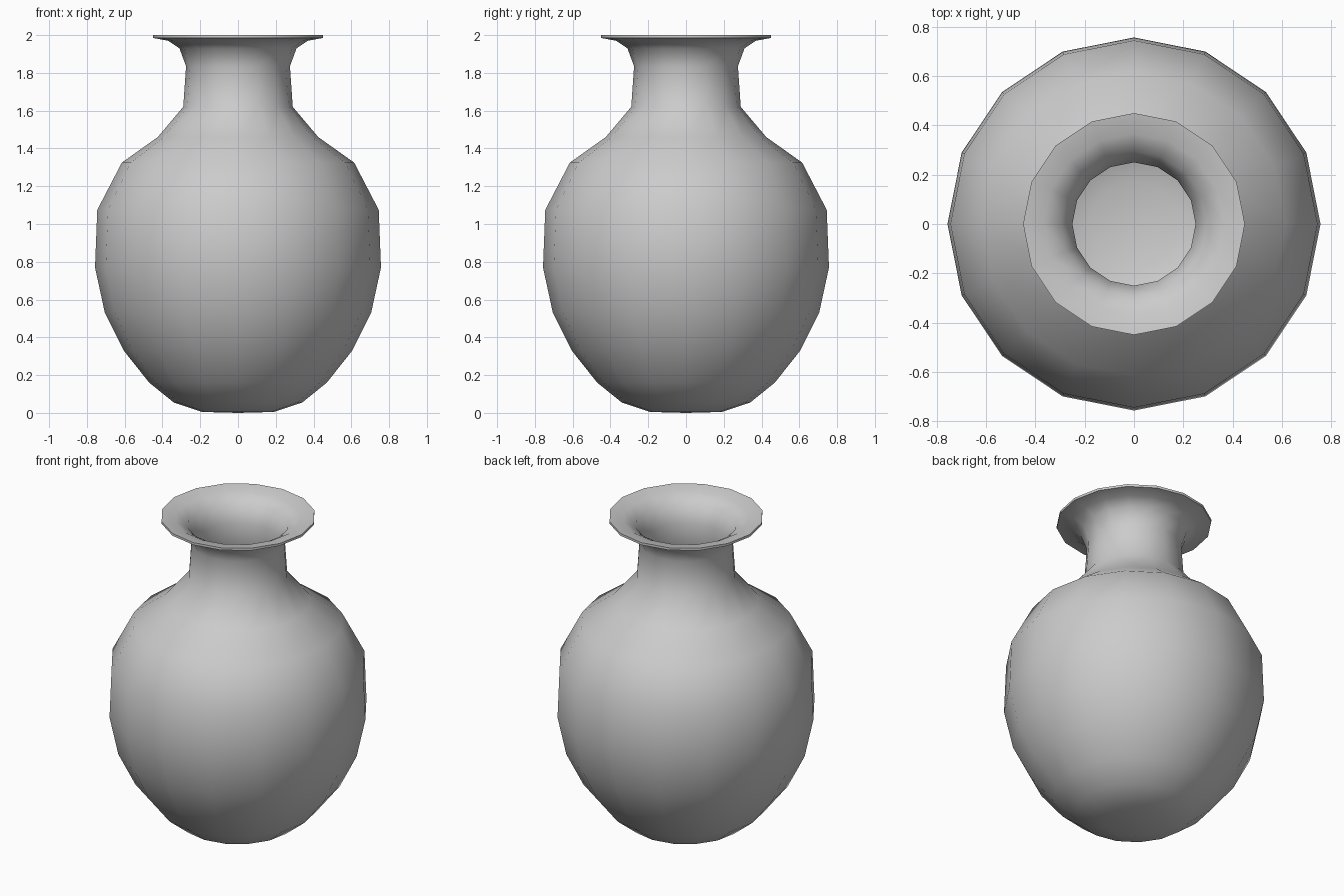
import bpy
import bmesh
import math

cube = bpy.data.objects.get("Cube")
if cube:
    bpy.data.objects.remove(cube, do_unlink=True)

# Glazed clay colour
clay = bpy.data.materials.new("light_grey_clay")
clay.use_nodes = True
clay.diffuse_color = (0.6, 0.6, 0.6, 1)
clay.node_tree.nodes["Principled BSDF"].inputs["Base Color"].default_value = clay.diffuse_color

SIDES = 16

# Outside, from the foot up to the lip (radius, height)
outer = [(0.19, 0.005), (0.34, 0.055), (0.47, 0.16), (0.605, 0.33),
         (0.705, 0.53), (0.757, 0.77), (0.745, 1.075), (0.615, 1.325),
         (0.425, 1.46), (0.29, 1.62), (0.275, 1.835), (0.31, 1.93),
         (0.37, 1.97), (0.45, 1.985)]
# Inside, from the lip down to the floor
inner = [(0.45, 2.0), (0.365, 1.985), (0.295, 1.945), (0.25, 1.835),
         (0.265, 1.61), (0.41, 1.44), (0.595, 1.305), (0.72, 1.07),
         (0.73, 0.77), (0.68, 0.54), (0.58, 0.345), (0.455, 0.18),
         (0.33, 0.08), (0.18, 0.03)]


def lathe(name, profile, bottom_z, floor_z):
    """Spin a profile around z and close both ends with fans."""
    bm = bmesh.new()
    rings = []
    for r, z in profile:
        rings.append([bm.verts.new((r * math.cos(a), r * math.sin(a), z))
                      for a in (2 * math.pi * i / SIDES for i in range(SIDES))])
    for low, high in zip(rings, rings[1:]):
        for i in range(SIDES):
            j = (i + 1) % SIDES
            bm.faces.new((low[i], low[j], high[j], high[i]))
    for ring, z in ((rings[0], bottom_z), (rings[-1], floor_z)):
        centre = bm.verts.new((0, 0, z))
        for i in range(SIDES):
            bm.faces.new((ring[i], ring[(i + 1) % SIDES], centre))
    bmesh.ops.recalc_face_normals(bm, faces=bm.faces)
    mesh = bpy.data.meshes.new(name)
    bm.to_mesh(mesh)
    bm.free()
    obj = bpy.data.objects.new(name, mesh)
    bpy.context.collection.objects.link(obj)
    mesh.materials.append(clay)
    return obj


# Hollow vase with smooth sides and a crisp lip
vase = lathe("vase", outer + inner, 0.0, 0.03)
bpy.ops.object.select_all(action="DESELECT")
vase.select_set(True)
bpy.context.view_layer.objects.active = vase
bpy.ops.object.shade_smooth_by_angle(angle=math.radians(45))
